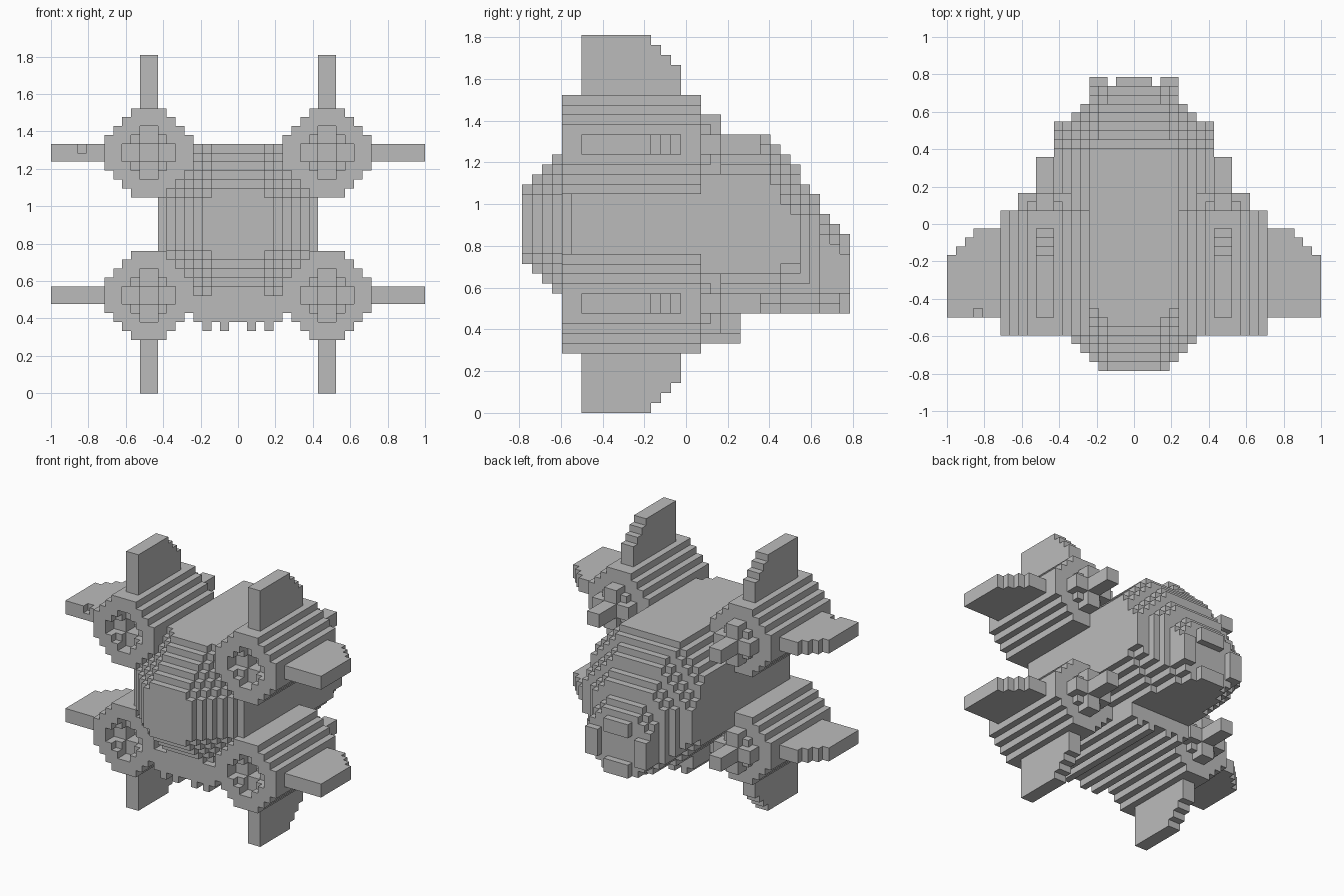
import bpy, bmesh

cube = bpy.data.objects.get("Cube")
if cube:
    bpy.data.objects.remove(cube, do_unlink=True)

U = 1 / 21           # one block
MID = 16.5           # blocks from nose tip to the centre

grey = bpy.data.materials.new("hull_grey")
grey.use_nodes = True
grey.diffuse_color = (0.5, 0.5, 0.5, 1)
grey.node_tree.nodes["Principled BSDF"].inputs["Base Color"].default_value = (0.5, 0.5, 0.5, 1)


def stepped(hw, hh, c, cx=0, cz=0):
    """Rectangle outline whose corners are cut into c one-block stairs."""
    quarter = [(hw, hh - c)]
    for k in range(c):
        quarter += [(hw - k - 1, hh - c + k), (hw - k - 1, hh - c + k + 1)]
    pts = []
    for sx, sz in ((1, 1), (-1, 1), (-1, -1), (1, -1)):
        part = quarter if sx * sz > 0 else quarter[::-1]
        pts += [(cx + sx * x, cz + sz * z) for x, z in part]
    return pts


def add_prism(bm, outline, v0, v1, place=None):
    """Extrude an outline; by default it lies in x-z and runs along y."""
    place = place or (lambda a, b, d: (a, d, b))
    rings = []
    for d in (v0, v1):
        ring = []
        for a, b in outline:
            x, y, z = place(a, b, d)
            ring.append(bm.verts.new((x * U, (y - MID) * U, z * U)))
        rings.append(ring)
    n = len(outline)
    for i in range(n):
        j = (i + 1) % n
        bm.faces.new((rings[0][i], rings[0][j], rings[1][j], rings[1][i]))
    bm.faces.new(rings[0])
    bm.faces.new(rings[1])


def add_box(bm, x0, x1, v0, v1, z0, z1):
    add_prism(bm, [(x0, z0), (x1, z0), (x1, z1), (x0, z1)], v0, v1)


def finish(name, bm):
    bmesh.ops.recalc_face_normals(bm, faces=bm.faces)
    me = bpy.data.meshes.new(name)
    bm.to_mesh(me)
    bm.free()
    me.materials.append(grey)
    ob = bpy.data.objects.new(name, me)
    bpy.context.collection.objects.link(ob)
    return ob


def cut(ob, bm):
    """Subtract a temporary cutter from an object."""
    cutter = finish("cutter", bm)
    cutter.hide_render = True
    mod = ob.modifiers.new("cut", 'BOOLEAN')
    mod.operation = 'DIFFERENCE'
    mod.solver = 'EXACT'
    mod.object = cutter
    bpy.context.view_layer.objects.active = ob
    bpy.ops.object.modifier_apply(modifier="cut")
    bpy.data.objects.remove(cutter, do_unlink=True)


# Nose: layers growing into the full hull section
bm = bmesh.new()
for v in range(7):
    r = min(9, 4 + v)
    add_prism(bm, stepped(r, r, 2 * r - 7 - v, 0, 19), v, v + 1)
finish("nose", bm)

# Main hull
bm = bmesh.new()
add_prism(bm, stepped(9, 9, 4, 0, 19), 7, 25)
finish("hull", bm)

# Tail: roof steps down while the floor stays level (top, half width, stairs)
bm = bmesh.new()
layers = [(27, 9, 4), (26, 9, 5), (25, 9, 5), (23, 7, 3),
          (22, 6, 2), (20, 5, 2), (19, 5, 2)]
for i, (top, hw, c) in enumerate(layers):
    add_prism(bm, stepped(hw, (top - 10) / 2, c, 0, (top + 10) / 2), 25 + i, 26 + i)
finish("tail", bm)

# Tail thruster: four raised pads around a recess
bm = bmesh.new()
for z in (10, 16):
    add_box(bm, -2, 2, 32, 33, z, z + 2)
for x in (-5, 3):
    add_box(bm, x, x + 2, 32, 33, 12, 16)
finish("tail_thruster", bm)

# Keel with four ribs underneath
bm = bmesh.new()
add_box(bm, -5, 5, 4, 22, 8, 11)
for x in (-4, -2, 1, 3):
    add_box(bm, x, x + 1, 4, 22, 7, 8)
finish("keel", bm)

# Fin outline: distance from the engine axis against length
FIN = [(4, 6), (11, 6), (11, 13), (10, 13), (10, 14), (9, 14),
       (9, 15), (8, 15), (8, 16), (4, 16)]

# Four engines, each with an intake, an exhaust and two fins
for side, sx in (("left", 1), ("right", -1)):
    for level, cz, sz in (("lower", 11, -1), ("upper", 27, 1)):
        cx = 10 * sx
        tag = level + "_" + side
        bm = bmesh.new()
        add_prism(bm, stepped(5, 5, 3, cx, cz), 4, 18)
        engine = finish(tag + "_engine", bm)

        # Intake: shallow square, deeper cross, deepest hub
        for hw, hh, depth in ((2, 2, 1), (3, 1, 2), (1, 3, 2), (1, 1, 4)):
            bm = bmesh.new()
            add_prism(bm, stepped(hw, hh, 0, cx, cz), 3, 4 + depth)
            cut(engine, bm)

        # Exhaust: square base, cross and long centre rod
        bm = bmesh.new()
        for hw, hh, end in ((2, 2, 19), (3, 1, 20), (1, 3, 20), (1, 1, 24)):
            add_prism(bm, stepped(hw, hh, 0, cx, cz), 17, end)
        finish(tag + "_exhaust", bm)

        # Fins: one sideways, one vertical
        bm = bmesh.new()
        add_prism(bm, FIN, -1, 1, lambda a, b, d: (cx + sx * a, b, cz + d))
        flat_fin = finish(tag + "_side_fin", bm)
        bm = bmesh.new()
        add_prism(bm, FIN, -1, 1, lambda a, b, d: (cx + d, b, cz + sz * a))
        finish(tag + "_upright_fin", bm)

        # Small notch in one leading edge
        if tag == "upper_right":
            bm = bmesh.new()
            add_box(bm, -18, -17, 5, 7, 27, 29)
            cut(flat_fin, bm)
